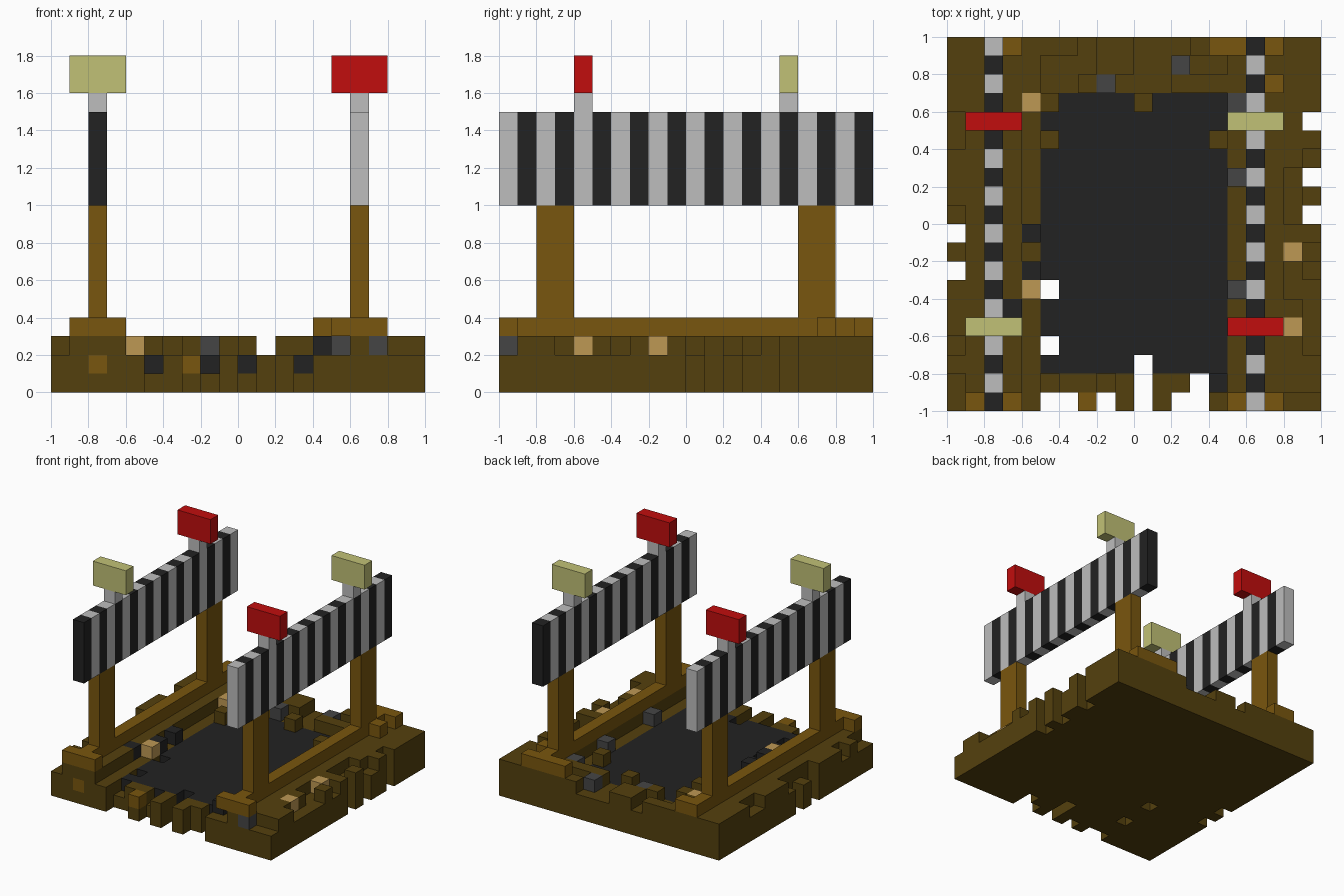
import bpy
import bmesh
import random
from mathutils import Vector

if "Cube" in bpy.data.objects:
    bpy.data.objects.remove(bpy.data.objects["Cube"], do_unlink=True)

random.seed(4)
U = 0.1  # block size


def linear(c):
    c /= 255
    return c / 12.92 if c <= 0.04045 else ((c + 0.055) / 1.055) ** 2.4


def material(name, rgb):
    m = bpy.data.materials.new(name)
    m.use_nodes = True
    col = tuple(linear(c) for c in rgb) + (1.0,)
    m.diffuse_color = col
    m.node_tree.nodes["Principled BSDF"].inputs["Base Color"].default_value = col
    return m


MATS = {
    "earth": material("dark earth brown", (84, 64, 13)),
    "wood": material("wood brown", (121, 86, 14)),
    "black": material("coal black", (34, 34, 34)),
    "stone": material("stone grey", (69, 69, 69)),
    "sand": material("sand", (190, 152, 84)),
    "white": material("pale grey", (189, 189, 189)),
    "red": material("lamp red", (193, 13, 13)),
    "yellow": material("lamp yellow", (193, 193, 118)),
}


def box(xs, ys, zs, colour):
    """Cells of a solid block, given half-open index ranges."""
    return {(x, y, z): colour for x in range(*xs) for y in range(*ys) for z in range(*zs)}


def build(name, cells):
    """Mesh the outer skin of a set of coloured cubes."""
    bm = bmesh.new()
    verts = {}
    names = sorted(set(cells.values()))

    def vert(p):
        if p not in verts:
            verts[p] = bm.verts.new((p[0] * U - 1, p[1] * U - 1, p[2] * U))
        return verts[p]

    for cell, colour in cells.items():
        for axis in range(3):
            for side in (0, 1):
                nb = list(cell)
                nb[axis] += 2 * side - 1
                if tuple(nb) in cells:
                    continue
                ring = []
                for a, b in ((0, 0), (1, 0), (1, 1), (0, 1)):
                    p = list(cell)
                    p[axis] += side
                    p[(axis + 1) % 3] += a
                    p[(axis + 2) % 3] += b
                    ring.append(vert(tuple(p)))
                face = bm.faces.new(ring if side else ring[::-1])
                face.material_index = names.index(colour)
    mesh = bpy.data.meshes.new(name)
    bm.to_mesh(mesh)
    bm.free()
    for n in names:
        mesh.materials.append(MATS[n])
    obj = bpy.data.objects.new(name, mesh)
    bpy.context.collection.objects.link(obj)
    return obj


# Rough earth rim: column height rule for each square outside the pit
def rim_height(x, y):
    if x in (1, 3, 17):
        return 3
    if x in (2, 16):
        return 3
    if x in (4, 15):
        return 3 if y > 16 else 2
    if 5 <= x <= 14:
        if y < 2:
            return 1 if x in (5, 8) else 2
        return 2 if x == 11 else random.choice((2, 3))
    if y == 0:
        return 2
    return random.choice((2, 3, 3))


base = {}
for x in range(20):
    for y in range(20):
        if 5 <= x <= 14 and 2 <= y <= 16:
            continue
        base.update(box((x, x + 1), (y, y + 1), (0, rim_height(x, y)), "earth"))

# Pit floor: earth below, black on top
base.update(box((5, 15), (2, 17), (0, 1), "earth"))
base.update(box((5, 15), (2, 17), (1, 2), "black"))

# Earth lumps that stick into the pit
for x, y in ((5, 16), (5, 14), (10, 16), (14, 14)):
    base.update(box((x, x + 1), (y, y + 1), (1, 3), "earth"))

# Loose coloured blocks on the rim
loose = {
    "stone": ((8, 17), (12, 18), (15, 16), (15, 12), (15, 6), (17, 0)),
    "sand": ((4, 16), (4, 6), (18, 8), (18, 4)),
    "black": ((4, 9), (4, 7), (3, 5), (14, 1)),
}
for colour, places in loose.items():
    for x, y in places:
        base[(x, y, 1)] = "earth"
        base[(x, y, 2)] = colour
        if colour == "sand" and x == 18:
            base.pop((19, y, 2), None)
for x in (2, 7):
    base[(x, 0, 1)] = "wood"

# Notches through the ragged edges
notches = [(0, 9), (0, 7), (19, 15), (19, 12), (19, 10), (5, 6), (5, 3),
           (5, 0), (6, 0), (8, 0), (10, 0), (10, 1), (10, 2), (12, 0), (13, 0), (13, 1)]
for x, y in notches:
    for z in range(3):
        base.pop((x, y, z), None)
build("earth_base", base)

# Fence on each side: sill rail, posts, striped board, lamps
sides = {"right": (2, 1, "yellow", "red"), "left": (16, 0, "red", "yellow")}
sill_blocks = {"right": ((1, 0), (3, 0), (3, 19)),
               "left": ((15, 0), (17, 0), (14, 19), (15, 19), (17, 19), (17, 17))}
for side, (x, phase, front_lamp, back_lamp) in sides.items():
    col = (x, x + 1)
    sill = box(col, (0, 20), (3, 4), "wood")
    for bx, by in sill_blocks[side]:
        sill[(bx, by, 3)] = "wood"
    build(side + "_sill_rail", sill)
    for name, y in (("front", 2), ("back", 16)):
        build(f"{side}_{name}_post", box(col, (y, y + 2), (4, 10), "wood"))
    board = {}
    for y in range(20):
        stripe = "white" if (y + phase) % 2 == 0 else "black"
        board.update(box(col, (y, y + 1), (10, 15), stripe))
    build(side + "_striped_board", board)
    for name, y, colour in (("front", 4, front_lamp), ("back", 15, back_lamp)):
        build(f"{side}_{name}_lamp_stem", box(col, (y, y + 1), (15, 16), "white"))
        build(f"{side}_{name}_lamp", box((x - 1, x + 2), (y, y + 1), (16, 18), colour))
